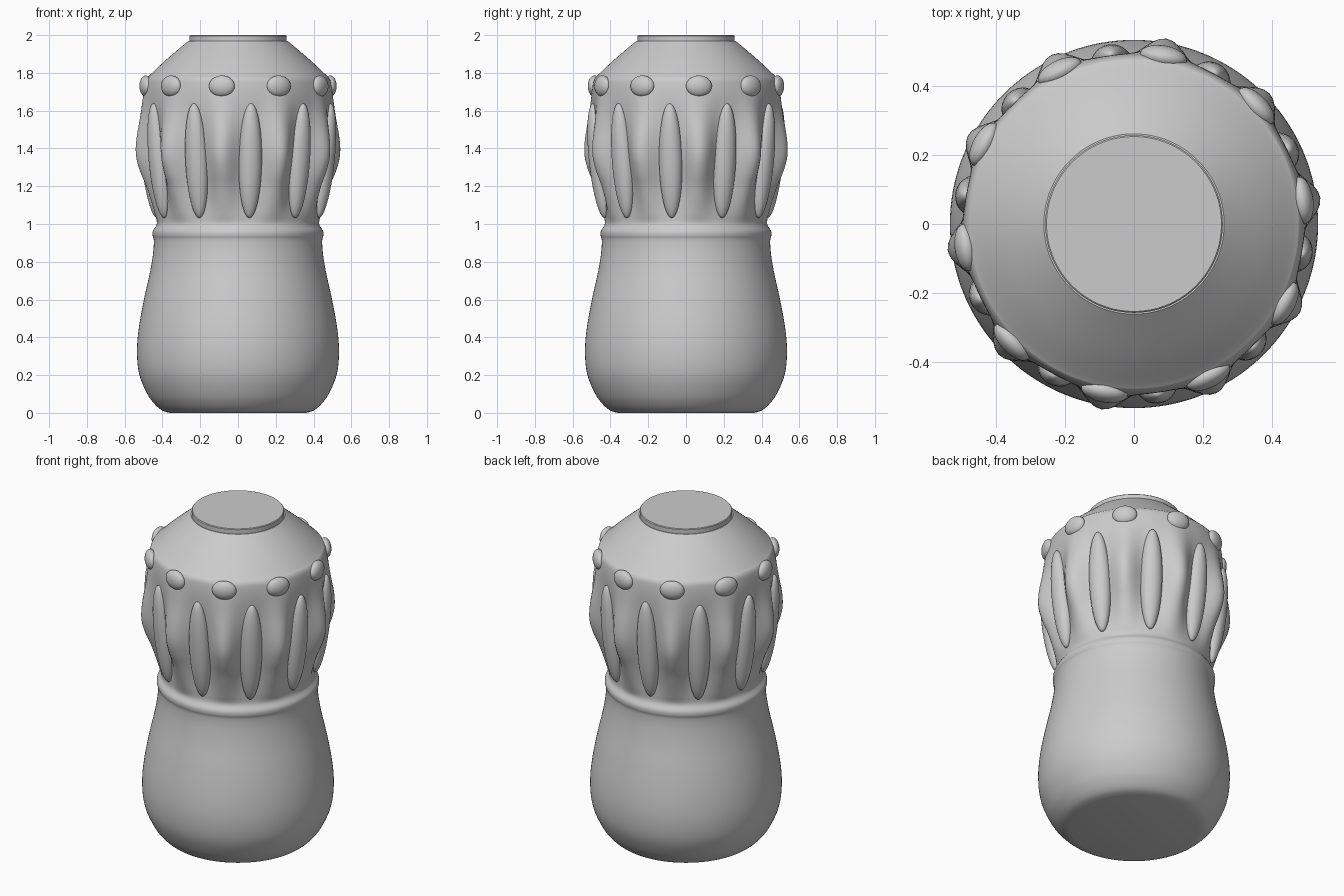
import bpy, bmesh, math
from mathutils import Matrix

if "Cube" in bpy.data.objects:
    bpy.data.objects.remove(bpy.data.objects["Cube"])

COUNT = 10                      # repeats of ridge, pearl and petal
PHASE = math.radians(8)         # angle of the first ridge and pearl
SEG = 180


def finish(bm, name, angle=35):
    bmesh.ops.recalc_face_normals(bm, faces=bm.faces)
    me = bpy.data.meshes.new(name)
    bm.to_mesh(me)
    bm.free()
    ob = bpy.data.objects.new(name, me)
    bpy.context.collection.objects.link(ob)
    bpy.context.view_layer.objects.active = ob
    ob.select_set(True)
    bpy.ops.object.shade_smooth_by_angle(angle=math.radians(angle))
    ob.select_set(False)
    return ob


def smooth_profile(pts, steps=4):
    # Catmull-Rom through the profile points
    out = []
    for i in range(len(pts) - 1):
        p0, p1, p2 = pts[max(i - 1, 0)], pts[i], pts[i + 1]
        p3 = pts[min(i + 2, len(pts) - 1)]
        for s in range(steps):
            t = s / steps
            out.append([0.5 * (2 * b + (c - a) * t + (2 * a - 5 * b + 4 * c - d) * t * t
                               + (3 * b - a - 3 * c + d) * t ** 3)
                        for a, b, c, d in zip(p0, p1, p2, p3)])
    return out + [list(pts[-1])]


def lathe(name, profile):
    # profile rows: height, radius, ridge depth
    bm = bmesh.new()
    rings = []
    for z, r, d in profile:
        ring = []
        for i in range(SEG):
            a = 2 * math.pi * i / SEG
            w = ((1 + math.cos(COUNT * (a - PHASE))) / 2) ** 1.5
            rr = r + d * w
            ring.append(bm.verts.new((rr * math.cos(a), rr * math.sin(a), max(z, 0))))
        rings.append(ring)
    for lo, hi in zip(rings, rings[1:]):
        for i in range(SEG):
            j = (i + 1) % SEG
            bm.faces.new((lo[i], lo[j], hi[j], hi[i]))
    bm.faces.new(rings[0])
    bm.faces.new(rings[-1])
    return finish(bm, name)


def bumps(name, size, radius, z, tilt, offset):
    # ring of flattened ellipsoids set into the body
    for k in range(COUNT):
        a = PHASE + offset + 2 * math.pi * k / COUNT
        bm = bmesh.new()
        m = (Matrix.Rotation(a, 4, 'Z') @ Matrix.Translation((radius, 0, z))
             @ Matrix.Rotation(tilt, 4, 'Y') @ Matrix.Diagonal((*size, 1)))
        bmesh.ops.create_uvsphere(bm, u_segments=32, v_segments=20, radius=1, matrix=m)
        finish(bm, f"{name}_{k + 1}")


# Body: rounded base, waist ring, fluted upper half, sloping shoulder
body = [(0, 0.36, 0), (0.012, 0.40, 0), (0.045, 0.44, 0), (0.10, 0.48, 0),
        (0.20, 0.522, 0), (0.32, 0.535, 0), (0.45, 0.525, 0), (0.60, 0.498, 0),
        (0.75, 0.465, 0), (0.85, 0.449, 0), (0.915, 0.446, 0), (0.94, 0.452, 0),
        (0.965, 0.45, 0), (1.0, 0.43, 0), (1.05, 0.43, 0.012), (1.12, 0.433, 0.03),
        (1.20, 0.44, 0.05), (1.28, 0.452, 0.072), (1.36, 0.465, 0.08),
        (1.45, 0.477, 0.066), (1.58, 0.49, 0.03), (1.68, 0.495, 0.01),
        (1.75, 0.49, 0.003), (1.775, 0.481, 0), (1.79, 0.465, 0),
        (1.87, 0.38, 0), (1.97, 0.262, 0)]
lathe("body", smooth_profile(body))

# Flat cap on top
lathe("cap", [(1.965, 0.25, 0), (1.968, 0.258, 0), (1.996, 0.258, 0), (2.0, 0.254, 0)])

# Pearls above the ridges, petals in the grooves between them
bumps("pearl", (0.034, 0.069, 0.056), 0.492, 1.73, 0, 0)
bumps("petal", (0.052, 0.062, 0.305), 0.466, 1.335, math.radians(6), math.pi / COUNT)
